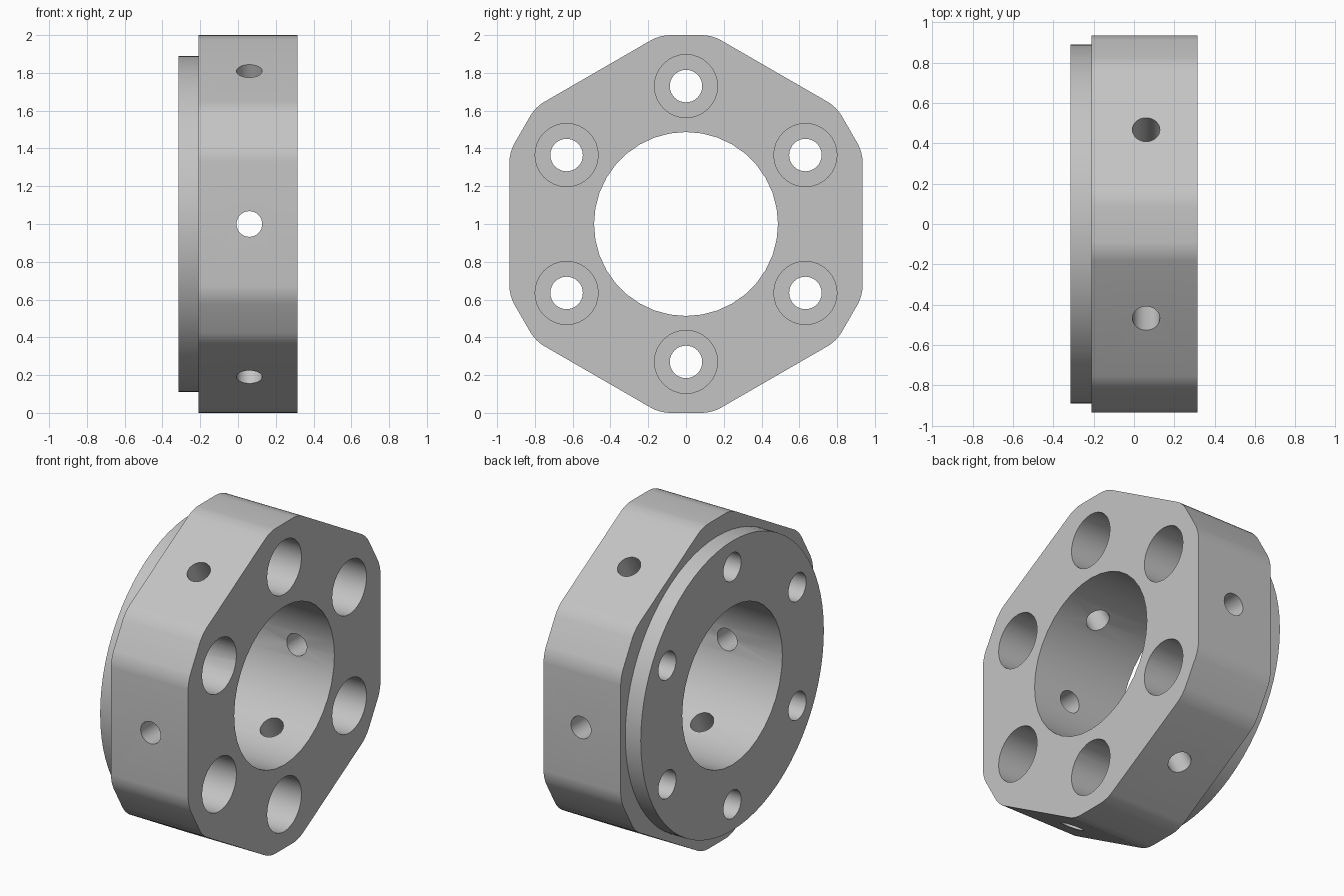
import bpy, bmesh
from math import radians, sqrt, cos, sin, atan2, hypot
from mathutils import Matrix, Vector

BACK, STEP, FACE = -0.315, -0.21, 0.315   # stations along the x axis
APOTHEM = 0.935                           # hexagon flat distance
CORNER = 1.0                              # truncated corner distance
BOLT_CIRCLE = 0.73
CORNERS = [radians(30 + 60 * k) for k in range(6)]
FLATS = [radians(60 * k) for k in range(6)]

cube = bpy.data.objects.get("Cube")
if cube:
    bpy.data.objects.remove(cube, do_unlink=True)

steel = bpy.data.materials.new("grey metal")
steel.use_nodes = True
color = (0.55, 0.55, 0.55, 1)
steel.diffuse_color = color
steel.node_tree.nodes["Principled BSDF"].inputs["Base Color"].default_value = color


def make_object(name, bm):
    bmesh.ops.recalc_face_normals(bm, faces=bm.faces)
    mesh = bpy.data.meshes.new(name)
    bm.to_mesh(mesh)
    bm.free()
    mesh.materials.append(steel)
    obj = bpy.data.objects.new(name, mesh)
    obj.location.z = 1
    bpy.context.collection.objects.link(obj)
    return obj


def cylinder(bm, radius, length, matrix, sides):
    bmesh.ops.create_cone(bm, cap_ends=True, segments=sides, radius1=radius,
                          radius2=radius, depth=length, matrix=matrix)


def axial(bm, radius, x0, x1, y=0, z=0, sides=32):
    place = Matrix.Translation(((x0 + x1) / 2, y, z)) @ Matrix.Rotation(radians(90), 4, 'Y')
    cylinder(bm, radius, x1 - x0, place, sides)


def axial_ring(name, radius, x0, x1):
    bm = bmesh.new()
    for a in CORNERS:
        axial(bm, radius, x0, x1, BOLT_CIRCLE * cos(a), BOLT_CIRCLE * sin(a))
    return make_object(name, bm)


# Hexagonal body with truncated, rounded corners
half = (APOTHEM / cos(radians(30)) - CORNER) * sqrt(3)
reach, swing = hypot(CORNER, half), atan2(half, CORNER)
bm = bmesh.new()
outline = [bm.verts.new((STEP, reach * cos(a + s), reach * sin(a + s)))
           for a in CORNERS for s in (-swing, swing)]
end = bm.faces.new(outline)
grown = bmesh.ops.extrude_face_region(bm, geom=[end], use_keep_orig=True)["geom"]
bmesh.ops.translate(bm, vec=Vector((FACE - STEP, 0, 0)),
                    verts=[g for g in grown if isinstance(g, bmesh.types.BMVert)])
long_edges = [e for e in bm.edges if abs(e.verts[0].co.x - e.verts[1].co.x) > 0.1]
bmesh.ops.bevel(bm, geom=long_edges, offset=0.05, segments=4, profile=0.5,
                affect='EDGES')
body = make_object("hex_flange_body", bm)

# Round locating spigot, overlapping the body before the union
bm = bmesh.new()
axial(bm, 0.89, BACK, 0, sides=72)
spigot = make_object("spigot", bm)

# Central bore
bm = bmesh.new()
axial(bm, 0.487, -1, 1, sides=36)
bore = make_object("bore_cutter", bm)

# Bolt holes and counterbores
bolts = axial_ring("bolt_hole_cutter", 0.086, -1, 1)
counterbores = axial_ring("counterbore_cutter", 0.167, -0.05, 1)

# Radial holes through the flats
bm = bmesh.new()
for a in FLATS:
    place = (Matrix.Translation((0.06, 0.75 * cos(a), 0.75 * sin(a)))
             @ Matrix.Rotation(a - radians(90), 4, 'X'))
    cylinder(bm, 0.068, 0.8, place, 32)
radials = make_object("radial_hole_cutter", bm)

# Combine the parts and bake the result
tools = [(spigot, 'UNION')] + [(c, 'DIFFERENCE') for c in (bore, bolts, counterbores, radials)]
for tool, operation in tools:
    tool.hide_render = True
    mod = body.modifiers.new(tool.name, 'BOOLEAN')
    mod.operation, mod.solver, mod.object = operation, 'EXACT', tool
graph = bpy.context.evaluated_depsgraph_get()
graph.update()
result = bpy.data.meshes.new_from_object(body.evaluated_get(graph))
body.modifiers.clear()
body.data = result
for tool, _ in tools:
    bpy.data.objects.remove(tool, do_unlink=True)
result.materials.clear()
result.materials.append(steel)
for poly in result.polygons:
    poly.material_index = 0

# Smooth curved walls, keep machined edges crisp
bpy.ops.object.select_all(action='DESELECT')
body.select_set(True)
bpy.context.view_layer.objects.active = body
bpy.ops.object.shade_smooth_by_angle(angle=radians(30))
